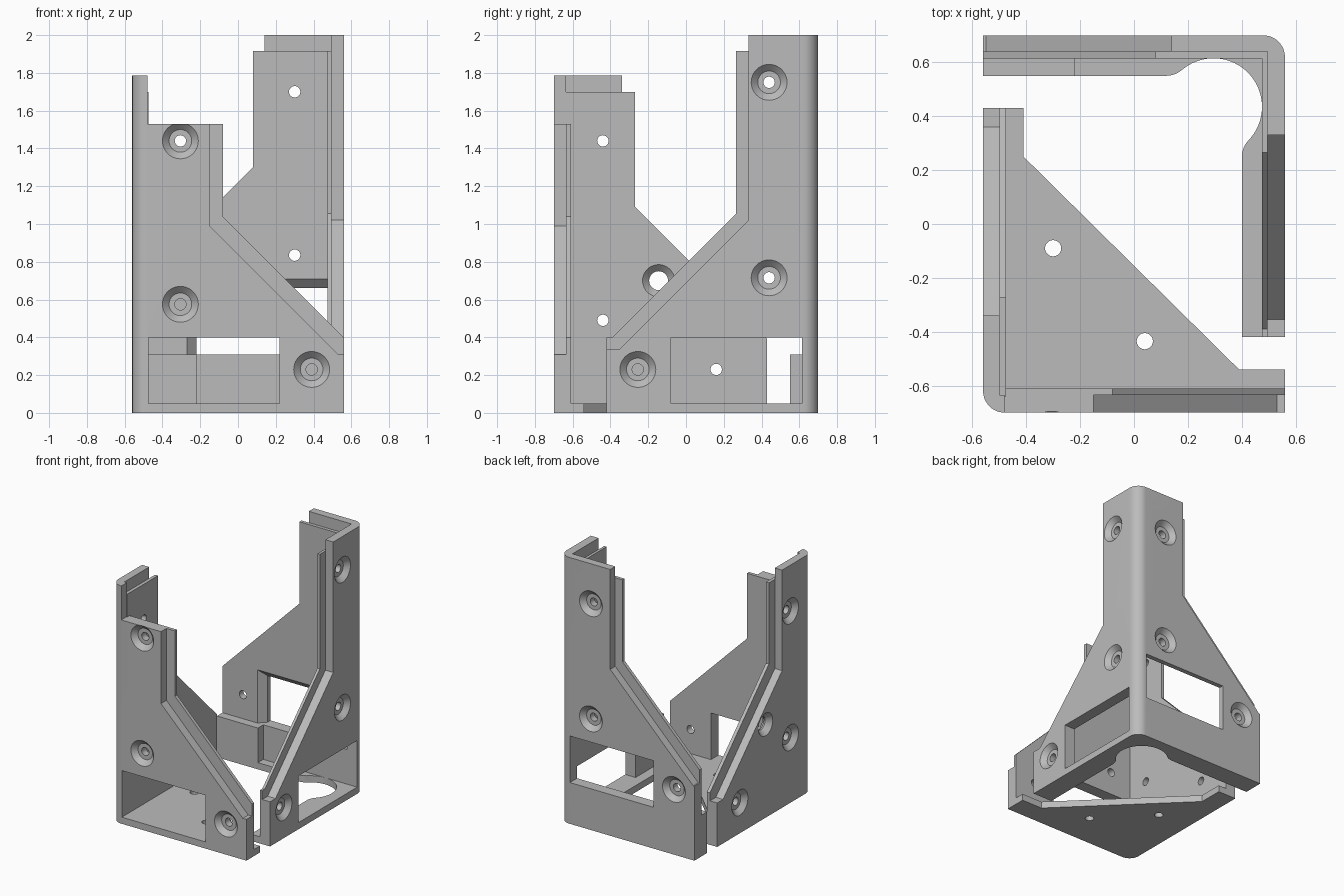
import bpy, bmesh
from math import cos, sin, radians
from mathutils import Vector, Matrix

if "Cube" in bpy.data.objects:
    bpy.data.objects.remove(bpy.data.objects["Cube"], do_unlink=True)

grey = bpy.data.materials.new("plain_grey")
grey.use_nodes = True
grey.diffuse_color = (0.5, 0.5, 0.5, 1)
grey.node_tree.nodes["Principled BSDF"].inputs["Base Color"].default_value = (0.5, 0.5, 0.5, 1)


def finish(name, bm):
    bmesh.ops.recalc_face_normals(bm, faces=bm.faces)
    mesh = bpy.data.meshes.new(name)
    bm.to_mesh(mesh)
    bm.free()
    mesh.materials.append(grey)
    ob = bpy.data.objects.new(name, mesh)
    bpy.context.collection.objects.link(ob)
    return ob


def plate(name, axis, outline, lo, hi):
    """Prism: a 2D outline pushed along an axis from lo to hi."""
    place = {"x": lambda a, b, d: (d, a, b),
             "y": lambda a, b, d: (a, d, b),
             "z": lambda a, b, d: (a, b, d)}[axis]
    bm = bmesh.new()
    face = bm.faces.new([bm.verts.new(place(a, b, lo)) for a, b in outline])
    out = bmesh.ops.extrude_face_region(bm, geom=[face])
    move = Vector(place(0, 0, hi - lo))
    bmesh.ops.translate(bm, vec=move, verts=[v for v in out["geom"] if isinstance(v, bmesh.types.BMVert)])
    return finish(name, bm)


def block(name, x, y, z):
    return plate(name, "z", [(x[0], y[0]), (x[1], y[0]), (x[1], y[1]), (x[0], y[1])], *z)


def arc(cx, cy, r, start, end, n=12):
    angles = [radians(start + (end - start) * i / n) for i in range(n + 1)]
    return [(cx + r * cos(t), cy + r * sin(t)) for t in angles]


def lathe(name, profile, at, direction):
    """Round cutter, profile of (radius, depth), pointing along direction."""
    bm = bmesh.new()
    verts = [bm.verts.new((r, 0, d)) for r, d in profile]
    edges = [bm.edges.new(pair) for pair in zip(verts, verts[1:])]
    bmesh.ops.spin(bm, geom=verts + edges, cent=(0, 0, 0), axis=(0, 0, 1),
                   angle=radians(360), steps=40)
    bmesh.ops.remove_doubles(bm, verts=bm.verts, dist=0.0001)
    turn = Vector((0, 0, 1)).rotation_difference(Vector(direction)).to_matrix().to_4x4()
    bmesh.ops.transform(bm, matrix=Matrix.Translation(at) @ turn, verts=bm.verts)
    return finish(name, bm)


def combine(base, other, operation):
    mod = base.modifiers.new("cut", "BOOLEAN")
    mod.operation, mod.solver, mod.object = operation, "EXACT", other
    bpy.context.view_layer.objects.active = base
    bpy.ops.object.modifier_apply(modifier=mod.name)
    bpy.data.objects.remove(other, do_unlink=True)


def bracket(name, parts, footprint, cutters):
    body = parts[0]
    body.name = name
    for part in parts[1:]:
        combine(body, part, "UNION")
    combine(body, plate("footprint", "z", footprint, -0.1, 2.1), "INTERSECT")
    for cutter in cutters:
        combine(body, cutter, "DIFFERENCE")
    bpy.ops.object.select_all(action="DESELECT")
    body.select_set(True)
    bpy.context.view_layer.objects.active = body
    bpy.ops.object.shade_smooth_by_angle(angle=radians(30))


SCREW = [(0, -0.02), (0.095, -0.02), (0.095, 0), (0.06, 0.035), (0.03, 0.035), (0.03, 0.13), (0, 0.13)]
PIN = [(0, -0.05), (0.03, -0.05), (0.03, 0.1), (0, 0.1)]
PORT = [(0, -0.02), (0.085, -0.02), (0.085, 0), (0.05, 0.04), (0.05, 0.05),
        (0.085, 0.085), (0.085, 0.12), (0, 0.12)]


def screws(points, direction):
    return [lathe("screw_hole", SCREW, p, direction) for p in points]


# Front bracket: two lapped walls on a triangular floor
front_parts = [
    plate("front_outer", "y", [(-.56, 0), (.56, 0), (.56, .31), (.53, .31), (-.15, .99), (-.15, 1.53),
                               (-.48, 1.53), (-.48, 1.785), (-.56, 1.785)], -.7, -.635),
    plate("front_inner", "y", [(-.5, 0), (.56, 0), (.56, .4), (-.08, 1.04), (-.08, 1.53), (-.5, 1.53)],
          -.635, -.61),
    plate("left_outer", "x", [(-.7, 0), (.43, 0), (.43, .33), (.36, .33), (-.34, 1.03), (-.34, 1.785),
                              (-.7, 1.785)], -.56, -.5),
    plate("left_inner", "x", [(-.64, 0), (.43, 0), (.43, .39), (-.27, 1.09), (-.27, 1.7), (-.64, 1.7)],
          -.5, -.475),
    plate("floor", "z", [(-.56, -.7), (.56, -.7), (.56, -.54), (.39, -.54), (-.41, .25), (-.41, .43),
                         (-.56, .43)], 0, .05)]
front_cuts = [block("window", (-.475, .22), (-.8, -.55), (.05, .4))]
front_cuts += screws([(-.305, -.7, 1.44), (-.305, -.7, .575), (.39, -.7, .23)], (0, 1, 0))
front_cuts += screws([(-.56, -.44, 1.44), (-.56, -.44, .49), (-.56, .16, .23)], (1, 0, 0))
front_cuts += [lathe("port", PORT, (-.56, -.145, .7), (1, 0, 0))]
front_cuts += [lathe("pin_hole", PIN, p, (0, 0, 1)) for p in ((-.3, -.09, 0), (.04, -.435, 0))]
bracket("front_corner_bracket", front_parts,
        arc(-.48, -.62, .08, 180, 270) + [(.56, -.7), (.56, .43), (-.56, .43)], front_cuts)

# Back bracket: taller lapped walls on a narrow floor with a round relief
floor_edge = (arc(.119, .64, .09, -90, -49.4, 8) + arc(.295, .435, .18, 130.6, -43.8, 32)[1:]
              + arc(.49, .248, .09, 136.2, 180, 8)[1:])
back_parts = [
    plate("back_outer", "y", [(.56, 0), (-.56, 0), (-.56, .56), (-.55, .56), (.14, 1.25), (.14, 2), (.56, 2)],
          .64, .7),
    plate("back_inner", "y", [(.5, 0), (-.56, 0), (-.56, .66), (.08, 1.3), (.08, 1.915), (.5, 1.915)],
          .615, .64),
    plate("right_outer", "x", [(.7, 0), (-.42, 0), (-.42, .335), (-.355, .335), (.33, 1.02), (.33, 2), (.7, 2)],
          .495, .56),
    plate("right_inner", "x", [(.65, 0), (-.42, 0), (-.42, .4), (-.39, .4), (.265, 1.055), (.265, 1.915),
                               (.65, 1.915)], .475, .495),
    plate("floor", "z", [(.56, .7), (-.56, .7), (-.56, .55)] + floor_edge + [(.4, -.42), (.56, -.42)], 0, .05),
    block("pad", (-.56, -.22), (.55, .66), (0, .31))]

# Sloped inner edge of the back window
slope = bmesh.new()
for y, x, z in ((.6, -.285, .725), (.665, -.22, .66)):
    for a, b in ((x, .31), (.475, .31), (.475, z), (x, z)):
        slope.verts.new((a, y, b))
bmesh.ops.convex_hull(slope, input=slope.verts)

back_cuts = [block("right_window", (.45, .65), (-.08, .615), (.05, .4)),
             block("back_window", (-.22, .475), (.6, .8), (.31, .66)),
             finish("window_slope", slope)]
back_cuts += screws([(.3, .7, 1.7), (.3, .7, .835), (-.39, .7, .49)], (0, -1, 0))
back_cuts += screws([(.56, .44, 1.75), (.56, .44, .715), (.56, -.255, .23)], (-1, 0, 0))
bracket("back_corner_bracket", back_parts,
        arc(.48, .62, .08, 0, 90) + [(-.56, .7), (-.56, -.42), (.56, -.42)], back_cuts)
